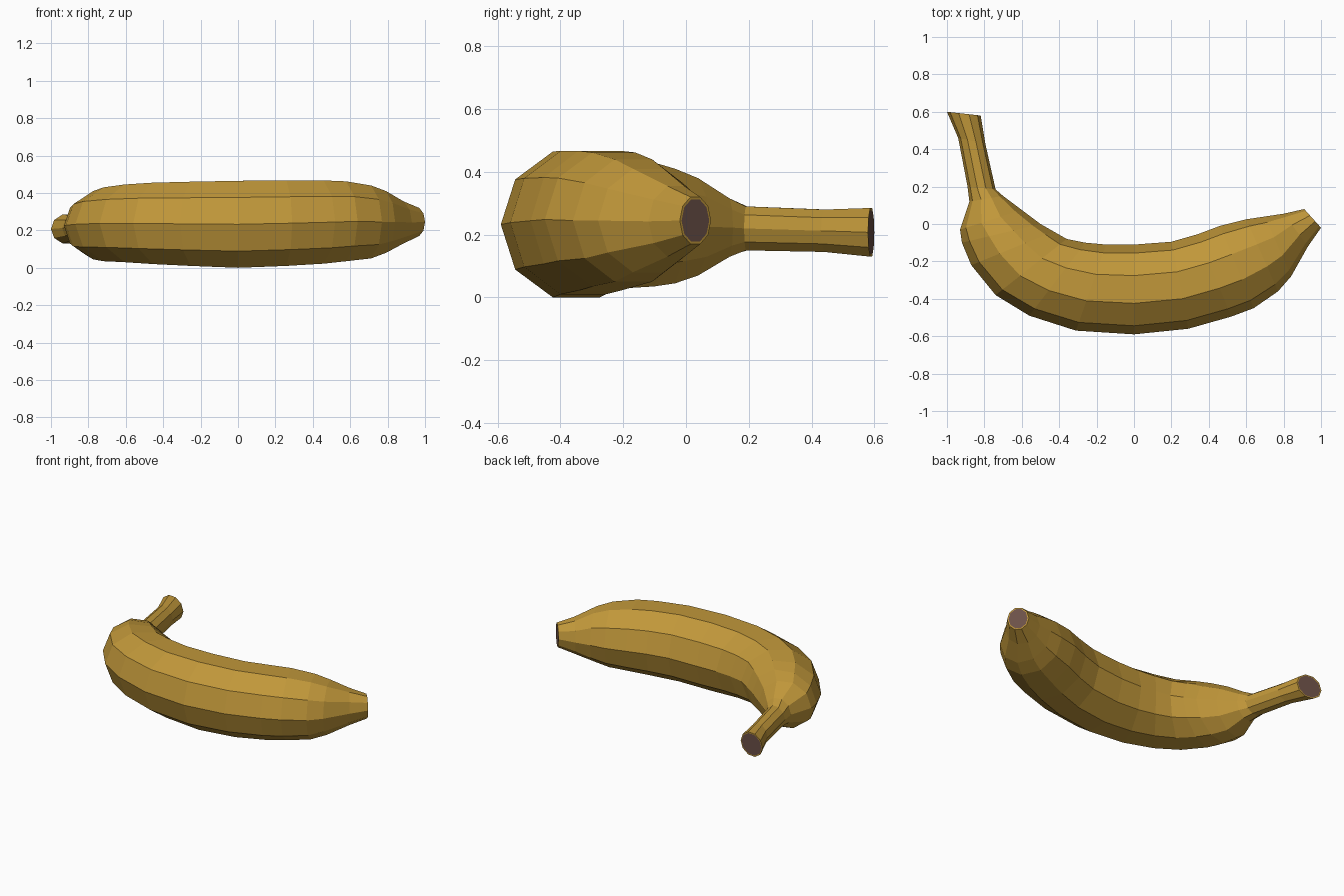
import bpy, bmesh, math
from mathutils import Vector

if "Cube" in bpy.data.objects:
    bpy.data.objects.remove(bpy.data.objects["Cube"])

SIDES = 10


def material(name, rgb):
    m = bpy.data.materials.new(name)
    m.diffuse_color = (*rgb, 1)
    m.use_nodes = True
    m.node_tree.nodes["Principled BSDF"].inputs["Base Color"].default_value = m.diffuse_color
    return m


# Rings along the fruit: outer edge x, y, inner edge x, y, lowest z, highest z
RINGS = [
    (-1.00, .60, -.82, .58, .13, .285),   # stem tip
    (-.94, .46, -.795, .43, .145, .28),
    (-.89, .20, -.74, .185, .15, .29),    # stem base
    (-.88, .12, -.70, .15, .13, .315),
    (-.93, -.03, -.60, .075, .07, .38),   # shoulder
    (-.92, -.10, -.50, .00, .045, .41),
    (-.87, -.22, -.43, -.04, .035, .43),
    (-.74, -.38, -.36, -.08, .03, .445),
    (-.56, -.49, -.26, -.10, .02, .455),
    (-.31, -.57, -.15, -.11, .01, .46),
    (.00, -.59, .00, -.11, .00, .465),    # middle
    (.29, -.56, .20, -.095, .01, .467),
    (.52, -.495, .34, -.055, .022, .467),
    (.64, -.45, .46, -.01, .035, .462),
    (.77, -.36, .60, .025, .05, .44),
    (.84, -.28, .70, .04, .08, .41),
    (.93, -.12, .80, .055, .13, .355),
    (1.00, -.02, .91, .08, .17, .32),     # blossom end
]

bm = bmesh.new()


def add_ring(ox, oy, ix, iy, lo, hi):
    mid = Vector(((ox + ix) / 2, (oy + iy) / 2, (lo + hi) / 2))
    out = Vector((ox, oy, mid.z)) - mid
    # the highest corners of the ring sit just below 90 degrees
    up = Vector((0, 0, (hi - lo) / 2 / math.sin(math.radians(72))))
    step = math.tau / SIDES
    return [bm.verts.new(mid + out * math.cos(i * step) + up * math.sin(i * step))
            for i in range(SIDES)]


# Peel: skin the rings
rings = [add_ring(*r) for r in RINGS]
for a, b in zip(rings, rings[1:]):
    for i in range(SIDES):
        j = (i + 1) % SIDES
        bm.faces.new((a[i], a[j], b[j], b[i]))

# Cut ends: dark core inside a thin peel rim
caps = [bm.faces.new(rings[0]), bm.faces.new(rings[-1])]
bmesh.ops.recalc_face_normals(bm, faces=bm.faces[:])
for cap in caps:
    bmesh.ops.inset_region(bm, faces=[cap], thickness=.008, depth=0)
    cap.material_index = 1

mesh = bpy.data.meshes.new("banana")
bm.to_mesh(mesh)
bm.free()
mesh.materials.append(material("ripe yellow", (.53, .31, .042)))
mesh.materials.append(material("dark brown", (.15, .082, .065)))
banana = bpy.data.objects.new("banana", mesh)
bpy.context.collection.objects.link(banana)
